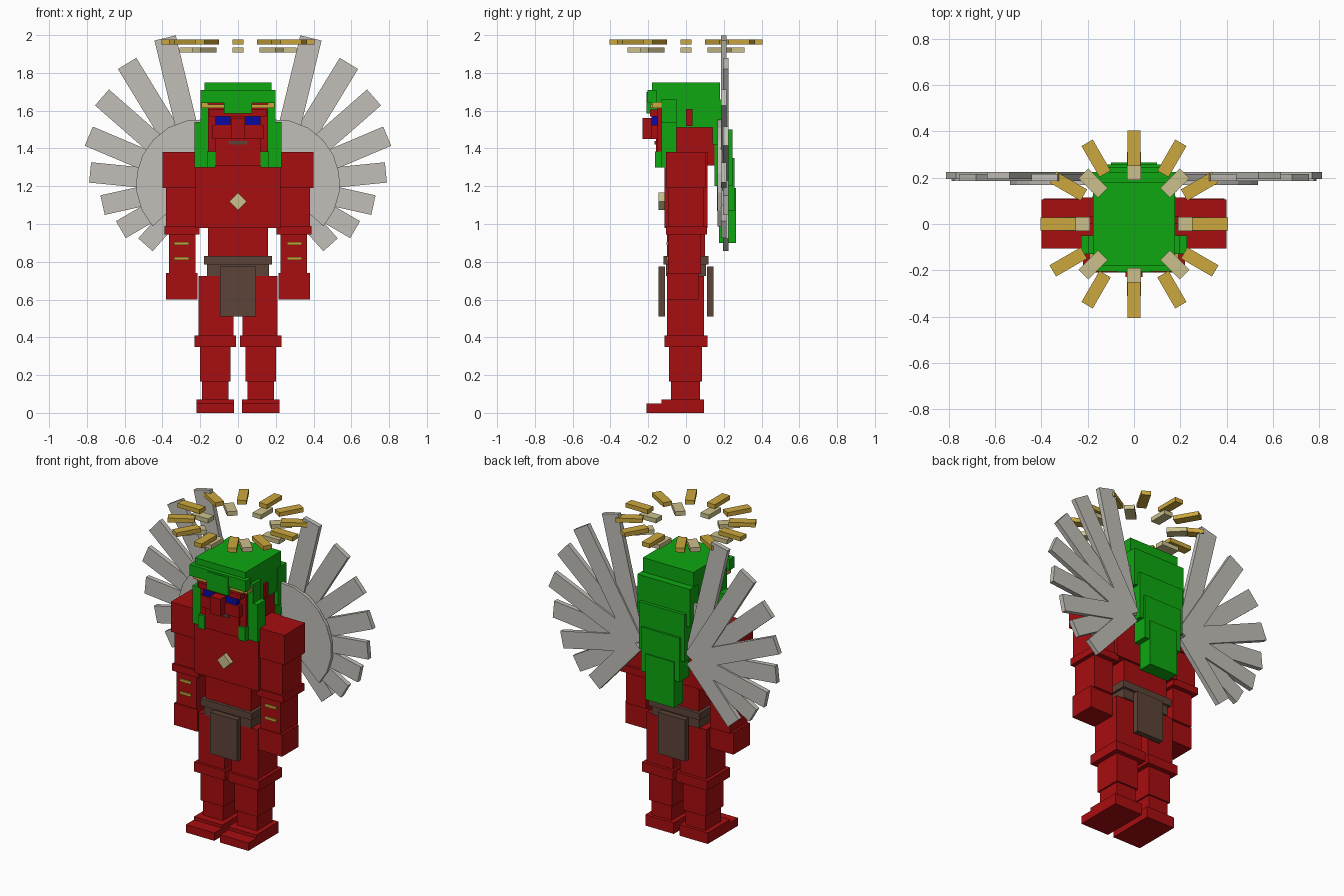
import bpy, bmesh, math
from mathutils import Matrix, Vector

if "Cube" in bpy.data.objects:
    bpy.data.objects.remove(bpy.data.objects["Cube"])


def material(name, rgb):
    m = bpy.data.materials.new(name)
    m.diffuse_color = (*rgb, 1)
    m.use_nodes = True
    m.node_tree.nodes["Principled BSDF"].inputs["Base Color"].default_value = m.diffuse_color
    return m


RED = material("red skin", (0.39, 0.004, 0.005))
GREEN = material("green hair", (0.004, 0.39, 0.005))
BLUE = material("blue eyes", (0.003, 0.003, 0.36))
GOLD = material("gold", (0.60, 0.39, 0.045))
PALE = material("pale gold", (0.60, 0.53, 0.26))
BROWN = material("brown leather", (0.11, 0.056, 0.04))
GREY = material("grey feathers", (0.54, 0.52, 0.48))


def finish(name, bm, mat):
    bmesh.ops.recalc_face_normals(bm, faces=bm.faces)
    me = bpy.data.meshes.new(name)
    bm.to_mesh(me)
    bm.free()
    me.materials.append(mat)
    ob = bpy.data.objects.new(name, me)
    bpy.context.collection.objects.link(ob)
    return ob


def box(name, mat, x, y, z, turn=None):
    """Box from (min, max) ranges, optionally transformed by a matrix."""
    bm = bmesh.new()
    bmesh.ops.create_cube(bm, size=1)
    lo, hi = Vector((x[0], y[0], z[0])), Vector((x[1], y[1], z[1]))
    m = Matrix.Translation((lo + hi) / 2) @ Matrix.Diagonal((*(hi - lo), 1))
    bm.transform(turn @ m if turn else m)
    return finish(name, bm, mat)


def mid(name, mat, half, y, z):
    """Box centred on x = 0."""
    return box(name, mat, (-half, half), y, z)


def pair(name, mat, x, y, z):
    """Box on both sides."""
    box("left_" + name, mat, x, y, z)
    box("right_" + name, mat, (-x[1], -x[0]), y, z)


# Legs
pair("toes", RED, (0.02, 0.22), (-0.21, -0.12), (0, 0.05))
pair("foot", RED, (0.02, 0.22), (-0.13, 0.095), (0, 0.07))
pair("ankle", RED, (0.05, 0.19), (-0.08, 0.075), (0.07, 0.165))
pair("shin", RED, (0.04, 0.20), (-0.09, 0.085), (0.165, 0.35))
pair("knee_band", RED, (0.01, 0.23), (-0.115, 0.115), (0.35, 0.41))
pair("thigh", RED, (0.025, 0.21), (-0.10, 0.095), (0.41, 0.725))

# Torso
mid("hips", RED, 0.15, (-0.095, 0.095), (0.68, 0.80))
mid("waist", RED, 0.16, (-0.10, 0.10), (0.80, 0.98))
mid("chest", RED, 0.225, (-0.115, 0.115), (0.98, 1.38))

# Belt and loincloth
mid("belt", BROWN, 0.18, (-0.12, 0.12), (0.785, 0.83))
mid("belt_wrap", BROWN, 0.165, (-0.105, 0.105), (0.725, 0.785))
mid("front_cloth", BROWN, 0.095, (-0.145, -0.11), (0.51, 0.775))
mid("back_cloth", BROWN, 0.095, (0.11, 0.145), (0.51, 0.775))

# Chest gem
spin = Matrix.Translation((0, 0, 1.12)) @ Matrix.Rotation(math.pi / 4, 4, 'Y')
box("chest_gem", PALE, (-0.033, 0.033), (-0.145, -0.11), (-0.033, 0.033), spin)

# Arms
pair("shoulder", RED, (0.215, 0.40), (-0.105, 0.105), (1.19, 1.38))
pair("upper_arm", RED, (0.22, 0.38), (-0.095, 0.095), (0.985, 1.19))
pair("elbow_band", RED, (0.205, 0.39), (-0.105, 0.11), (0.945, 0.99))
pair("forearm", RED, (0.225, 0.365), (-0.095, 0.08), (0.735, 0.945))
pair("hand", RED, (0.215, 0.38), (-0.10, 0.065), (0.60, 0.74))
for i, z in enumerate((0.81, 0.89)):
    pair("forearm_stripe_%d" % i, GOLD, (0.26, 0.34), (-0.104, -0.095), (z, z + 0.016))

# Head and face
mid("head", RED, 0.16, (-0.15, 0.15), (1.31, 1.64))
mid("jaw", RED, 0.12, (-0.16, -0.14), (1.31, 1.45))
mid("brow", RED, 0.15, (-0.19, -0.14), (1.57, 1.605))
mid("nose", RED, 0.037, (-0.23, -0.14), (1.45, 1.56))
mid("mouth", BROWN, 0.05, (-0.167, -0.159), (1.42, 1.44))
pair("cheek", RED, (0.03, 0.135), (-0.185, -0.14), (1.45, 1.525))
pair("eye", BLUE, (0.04, 0.12), (-0.182, -0.14), (1.525, 1.57))
pair("ear", RED, (0.16, 0.19), (0.0, 0.035), (1.52, 1.61))

# Gold head band
pair("band_front", GOLD, (0.06, 0.17), (-0.187, -0.14), (1.615, 1.632))
pair("band_side", GOLD, (0.16, 0.192), (-0.18, -0.08), (1.615, 1.645))

# Hair: cap, fringe, side locks
mid("hair_cap", GREEN, 0.178, (-0.18, 0.18), (1.64, 1.75))
mid("hair_back", GREEN, 0.178, (-0.06, 0.18), (1.51, 1.65))
mid("fringe", GREEN, 0.198, (-0.205, -0.155), (1.64, 1.71))
mid("fringe_point", GREEN, 0.075, (-0.21, -0.15), (1.585, 1.70))
pair("temple_hair", GREEN, (0.155, 0.198), (-0.13, -0.05), (1.53, 1.66))
pair("side_lock", GREEN, (0.16, 0.23), (-0.13, -0.05), (1.38, 1.54))
pair("lock_tip", GREEN, (0.155, 0.23), (-0.13, -0.10), (1.30, 1.39))
pair("lock_curl", GREEN, (0.12, 0.165), (-0.165, -0.13), (1.30, 1.385))

# Long hair tiers down the back: half width, y range, z range
for i, (w, y, z) in enumerate([
        (0.185, (0.14, 0.225), (1.42, 1.66)),
        (0.16, (0.15, 0.245), (1.20, 1.50)),
        (0.135, (0.165, 0.258), (1.07, 1.35)),
        (0.10, (0.175, 0.265), (0.90, 1.19))]):
    mid("hair_tier_%d" % i, GREEN, w, y, z)

# Wings: feathers fanned round a root, with a covert plate in front
ROOT_X, ROOT_Z = 0.2, 1.215
TIPS = [(0.386, 1.985), (0.587, 1.85), (0.72, 1.67), (0.79, 1.465),
        (0.783, 1.273), (0.717, 1.10), (0.62, 0.97), (0.49, 0.89)]
for side, label in ((1, "left"), (-1, "right")):
    for i, (tx, tz) in enumerate(TIPS):
        dx, dz = tx - ROOT_X, tz - ROOT_Z
        angle = math.atan2(dz, dx * side)
        turn = (Matrix.Translation((ROOT_X * side, 0.2 + 0.01 * (i % 2), ROOT_Z))
                @ Matrix.Rotation(-angle, 4, 'Y'))
        w = 0.058 - 0.001 * i
        box("%s_feather_%d" % (label, i), GREY, (0, math.hypot(dx, dz)),
            (-0.015, 0.015), (-w, w), turn)
    bm = bmesh.new()
    pts = [(ROOT_X * side, 0.168, ROOT_Z)]
    for k in range(9):
        a = math.radians(94 - 17 * k)
        pts.append((side * (ROOT_X + 0.34 * math.cos(a)), 0.168,
                    ROOT_Z + 0.34 * math.sin(a)))
    face = bm.faces.new([bm.verts.new(p) for p in pts])
    ext = bmesh.ops.extrude_face_region(bm, geom=[face])
    bmesh.ops.translate(bm, vec=(0, 0.022, 0), verts=[
        v for v in ext["geom"] if isinstance(v, bmesh.types.BMVert)])
    finish(label + "_wing_covert", bm, GREY)

# Halo: outer gold ring and inner pale ring of radial bars
for name, mat, n, r, w, z in (
        ("halo_outer", GOLD, 12, (0.25, 0.405), 0.028, (1.95, 1.977)),
        ("halo_inner", PALE, 8, (0.19, 0.31), 0.03, (1.907, 1.935))):
    for k in range(n):
        box("%s_%d" % (name, k), mat, r, (-w, w), z,
            Matrix.Rotation(2 * math.pi * k / n, 4, 'Z'))
